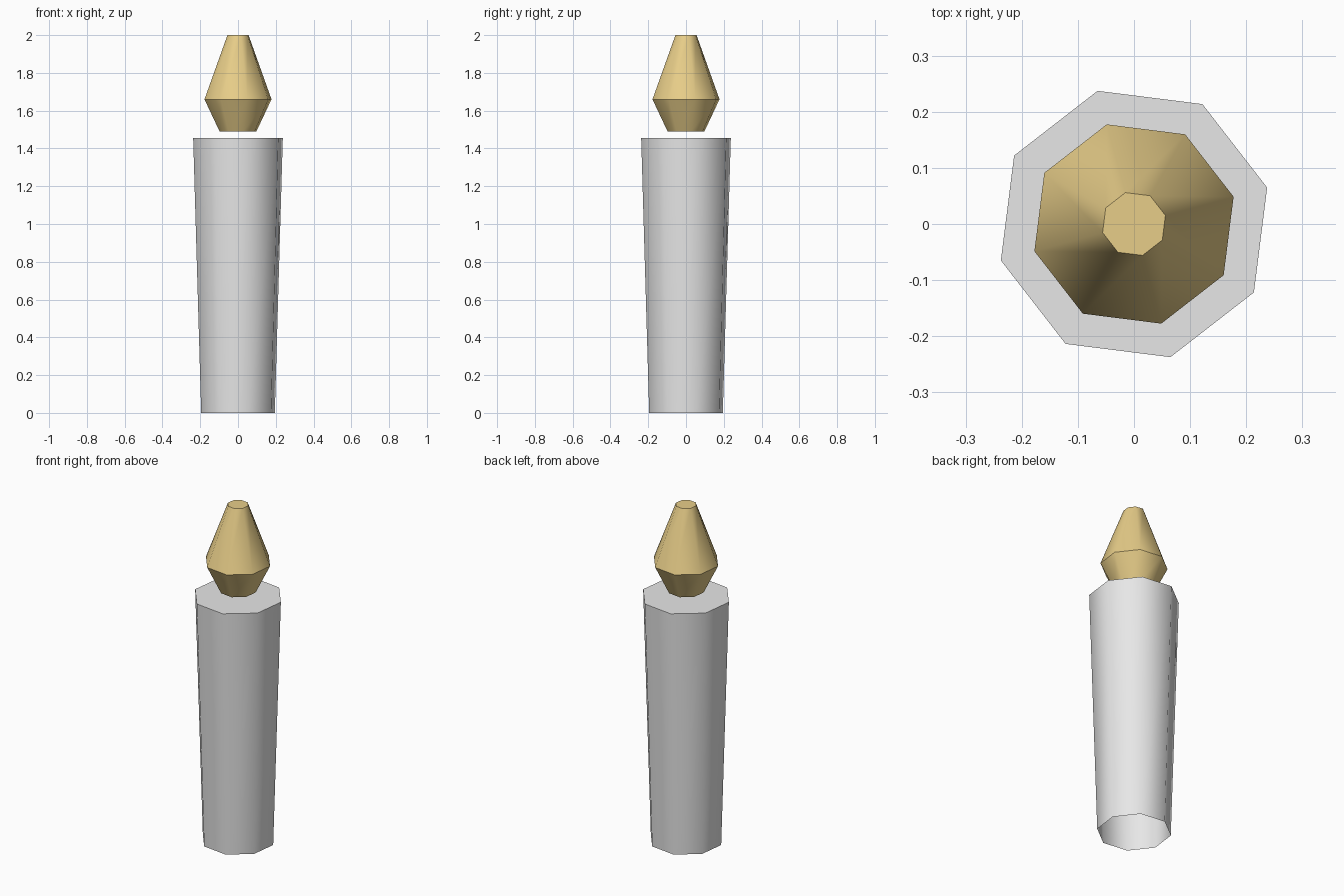
import bpy
import bmesh
from math import cos, sin, pi, radians

SIDES = 8
TURN = radians(15.3)

cube = bpy.data.objects.get("Cube")
if cube:
    bpy.data.objects.remove(cube, do_unlink=True)


def make_material(name, rgb):
    mat = bpy.data.materials.new(name)
    mat.use_nodes = True
    colour = (*rgb, 1.0)
    mat.diffuse_color = colour
    mat.node_tree.nodes["Principled BSDF"].inputs["Base Color"].default_value = colour
    return mat


def lathe(name, profile, mat):
    """Eight-sided turned part: smooth round the sides, crisp rings, open base, flat top."""
    bm = bmesh.new()
    rings = []
    for radius, z in profile:
        angles = [TURN + 2 * pi * i / SIDES for i in range(SIDES)]
        rings.append([bm.verts.new((radius * cos(a), radius * sin(a), z)) for a in angles])
    for low, high in zip(rings, rings[1:]):
        for i in range(SIDES):
            j = (i + 1) % SIDES
            bm.faces.new((low[i], low[j], high[j], high[i])).smooth = True
    bm.faces.new(rings[-1])
    for edge in bm.edges:
        a, b = edge.verts
        edge.smooth = abs(a.co.z - b.co.z) > 0.001
    mesh = bpy.data.meshes.new(name)
    bm.to_mesh(mesh)
    bm.free()
    mesh.materials.append(mat)
    obj = bpy.data.objects.new(name, mesh)
    bpy.context.collection.objects.link(obj)
    return obj


wax = make_material("pale grey wax", (0.8, 0.8, 0.8))
glow = make_material("warm yellow flame", (0.87, 0.665, 0.27))

# Tapered candle body, wider at the top
lathe("candle_body", [(0.202, 0), (0.246, 1.455)], wax)

# Flame floating just above the body
lathe("flame", [(0.101, 1.49), (0.184, 1.66), (0.058, 2.0)], glow)
